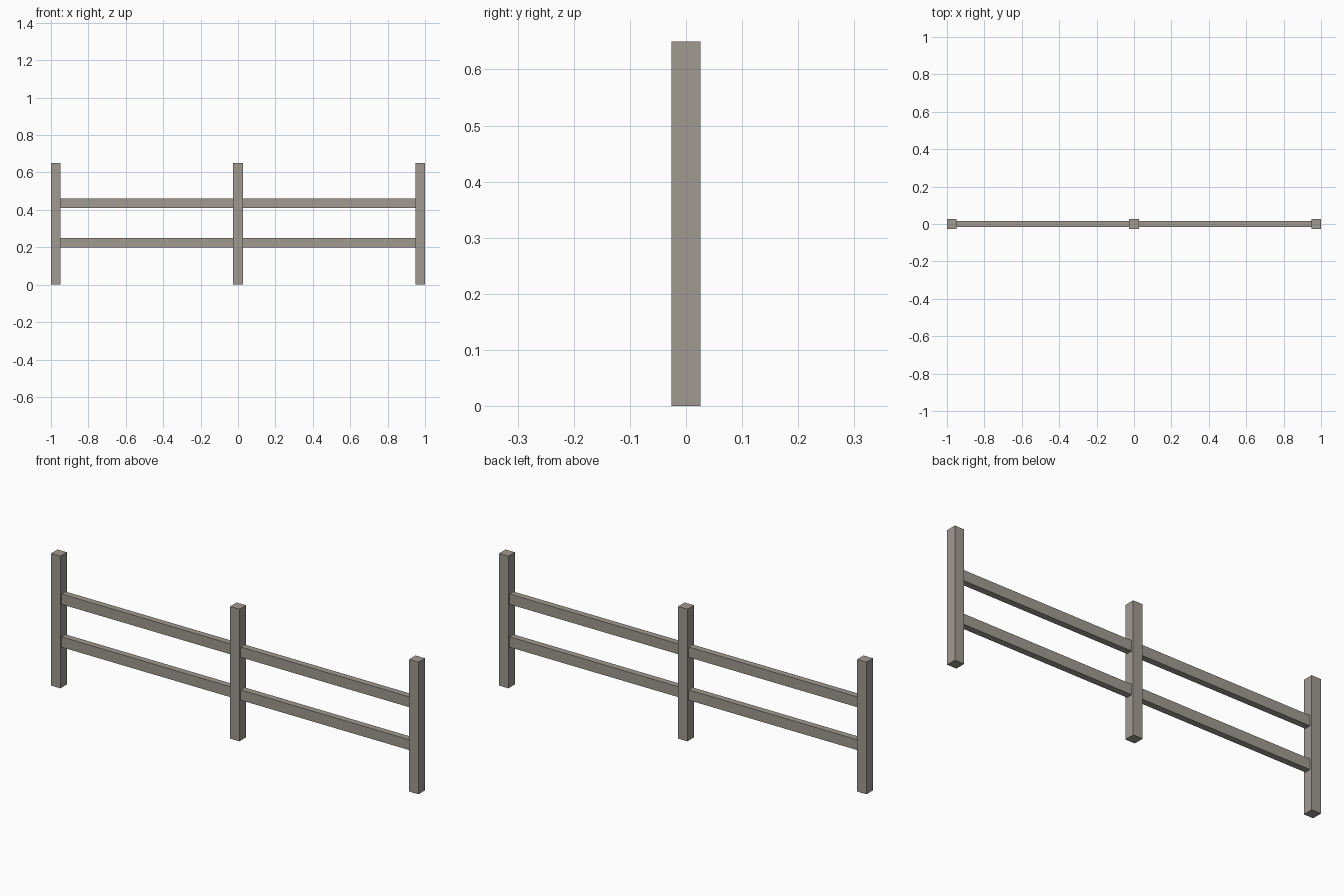
import bpy

if "Cube" in bpy.data.objects:
    bpy.data.objects.remove(bpy.data.objects["Cube"])

# Weathered wood, one colour for the whole fence
wood = bpy.data.materials.new("weathered grey wood")
wood.diffuse_color = (0.35, 0.325, 0.285, 1.0)
wood.use_nodes = True
wood.node_tree.nodes["Principled BSDF"].inputs["Base Color"].default_value = wood.diffuse_color


def box(name, size, centre):
    bpy.ops.mesh.primitive_cube_add(size=1, location=centre)
    obj = bpy.context.object
    obj.name = name
    obj.scale = size
    bpy.ops.object.transform_apply(location=False, rotation=False, scale=True)
    obj.data.materials.append(wood)
    return obj


POST = 0.051       # square post section
HEIGHT = 0.65
END_X = 1 - POST / 2

# Three upright posts
for name, x in (("left_post", -END_X), ("middle_post", 0), ("right_post", END_X)):
    box(name, (POST, POST, HEIGHT), (x, 0, HEIGHT / 2))

# Two rails on each side, butting against the post faces
span = END_X - POST
for side, sign in (("left", -1), ("right", 1)):
    for level, z in (("lower", 0.224), ("upper", 0.435)):
        box(f"{side}_{level}_rail", (span, 0.031, 0.051), (sign * END_X / 2, 0, z))
